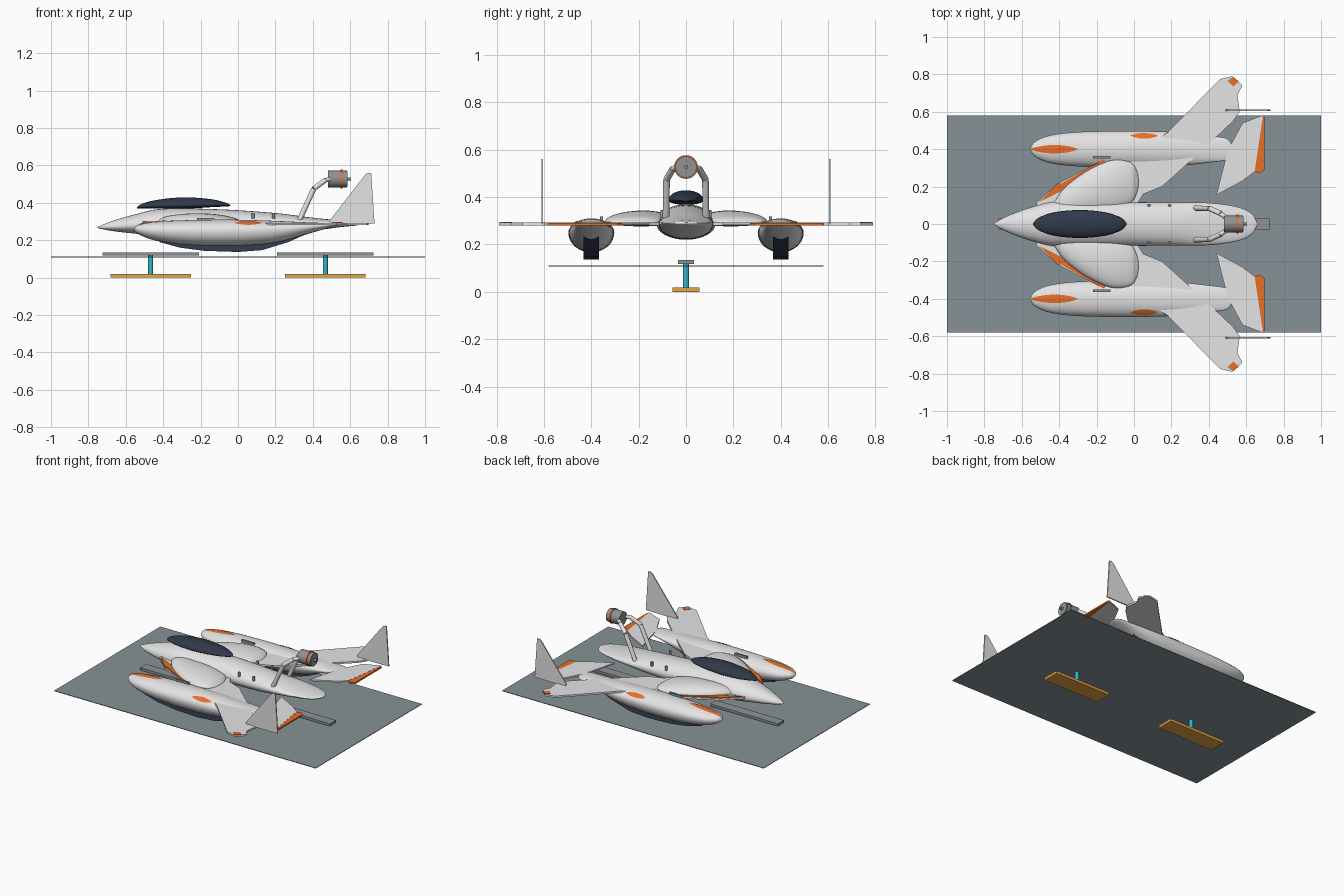
import bpy, bmesh, math
from mathutils import Vector

old = bpy.data.objects.get("Cube")
if old:
    bpy.data.objects.remove(old, do_unlink=True)


def material(name, r, g, b):
    m = bpy.data.materials.new(name)
    m.use_nodes = True
    m.diffuse_color = (r, g, b, 1)
    m.node_tree.nodes["Principled BSDF"].inputs["Base Color"].default_value = (r, g, b, 1)
    return m


WHITE = material("hull white", .78, .78, .79)
ORANGE = material("accent orange", .82, .16, .02)
DARK = material("dark glass", .03, .042, .07)
SLATE = material("slate deck", .24, .29, .31)
GREY = material("metal grey", .27, .29, .3)
TEAL = material("teal post", .03, .48, .62)
AMBER = material("amber foot", .8, .38, .06)


def finish(name, bm, mat, mirror=False, smooth=False):
    bmesh.ops.recalc_face_normals(bm, faces=bm.faces)
    me = bpy.data.meshes.new(name)
    bm.to_mesh(me)
    bm.free()
    ob = bpy.data.objects.new(name, me)
    bpy.context.collection.objects.link(ob)
    me.materials.append(mat)
    if mirror:
        mirrored(ob)
    if smooth:
        bpy.ops.object.select_all(action='DESELECT')
        ob.select_set(True)
        bpy.context.view_layer.objects.active = ob
        bpy.ops.object.shade_smooth_by_angle(angle=math.radians(45))
    return ob


def mirrored(ob):
    mod = ob.modifiers.new("Mirror", 'MIRROR')
    mod.use_axis = (False, True, False)
    mod.use_clip = False


def blend(secs, steps=6):
    """Smooth in-between sections through the given key sections."""
    out = []
    for i in range(len(secs) - 1):
        a, b, c, d = (secs[max(i - 1, 0)], secs[i], secs[i + 1],
                      secs[min(i + 2, len(secs) - 1)])
        for k in range(steps):
            t = k / steps
            out.append([.5 * (2 * q + (r - p) * t + (2 * p - 5 * q + 4 * r - s) * t * t
                              + (3 * q - p - 3 * r + s) * t ** 3)
                        for p, q, r, s in zip(a, b, c, d)])
    return out + [list(secs[-1])]


def on_section(s, ang, lift=0):
    # section = x, centre y, half width, middle z, height above, depth below
    x, y, w, z, up, down = s
    sn = math.sin(ang)
    return (x, y + (w + lift) * math.cos(ang), z + ((up if sn > 0 else down) + lift) * sn)


def loft(name, secs, mat, mirror=False, sides=32):
    bm = bmesh.new()
    rings = [[bm.verts.new(on_section(s, 2 * math.pi * k / sides)) for k in range(sides)]
             for s in blend(secs)]
    for a, b in zip(rings, rings[1:]):
        for k in range(sides):
            n = (k + 1) % sides
            bm.faces.new((a[k], a[n], b[n], b[k]))
    bm.faces.new(rings[0])
    bm.faces.new(rings[-1])
    return finish(name, bm, mat, mirror, True)


def leaf(name, secs, x0, x1, ang, half, mat):
    """Thin painted leaf that follows a lofted hull."""
    bm = bmesh.new()
    rows = []
    for s in blend(secs, 16):
        if x0 <= s[0] <= x1:
            h = half(s) * math.sin(math.pi * (s[0] - x0) / (x1 - x0)) ** .7
            rows.append([bm.verts.new(on_section(s, ang + h * k / 4, .003)) for k in range(-4, 5)])
    for a, b in zip(rows, rows[1:]):
        for k in range(8):
            bm.faces.new((a[k], a[k + 1], b[k + 1], b[k]))
    return finish(name, bm, mat, True, True)


def plate(name, pts, lo, hi, mat, axis='z', mirror=True):
    """Flat outline given thickness along z or y."""
    bm = bmesh.new()
    place = (lambda p, h: (p[0], p[1], h)) if axis == 'z' else (lambda p, h: (p[0], h, p[1]))
    face = bm.faces.new([bm.verts.new(place(p, lo)) for p in pts])
    new = bmesh.ops.extrude_face_region(bm, geom=[face])["geom"]
    move = Vector((0, 0, hi - lo)) if axis == 'z' else Vector((0, hi - lo, 0))
    bmesh.ops.translate(bm, vec=move, verts=[v for v in new if isinstance(v, bmesh.types.BMVert)])
    return finish(name, bm, mat, mirror)


def box(name, x0, x1, y, z0, z1, mat, yc=0, mirror=False):
    return plate(name, [(x0, yc - y), (x1, yc - y), (x1, yc + y), (x0, yc + y)], z0, z1, mat, 'z', mirror)


def rod(name, start, end, r, mat, sides=24, mirror=False):
    a, b = Vector(start), Vector(end)
    bm = bmesh.new()
    bmesh.ops.create_cone(bm, cap_ends=True, segments=sides, radius1=r, radius2=r, depth=(b - a).length)
    bmesh.ops.rotate(bm, matrix=(b - a).to_track_quat('Z', 'Y').to_matrix(), verts=bm.verts)
    bmesh.ops.translate(bm, vec=(a + b) / 2, verts=bm.verts)
    return finish(name, bm, mat, mirror, True)


# Display base: deck sheet, rails, posts and feet
box("deck", -1, 1, .58, .108, .112, SLATE)
for end, side in (("front", -1), ("rear", 1)):
    x = side * .467
    box(end + "_rail", x - .258, x + .258, .033, .118, .135, GREY)
    rod(end + "_post", (x, 0, .015), (x, 0, .119), .013, TEAL)
    box(end + "_foot", x - .215, x + .215, .058, 0, .018, AMBER)

# Central hull and floating canopy
hull = [(-.75, 0, .003, .268, .003, .003), (-.68, 0, .042, .272, .028, .022),
        (-.55, 0, .09, .28, .058, .045), (-.4, 0, .122, .283, .085, .06),
        (-.1, 0, .118, .285, .08, .065), (.2, 0, .115, .285, .06, .06),
        (.4, 0, .113, .29, .03, .04), (.55, 0, .092, .29, .016, .02),
        (.63, 0, .055, .29, .01, .012), (.66, 0, .004, .29, .004, .004)]
loft("hull", hull, WHITE)
canopy = [(-.54, 0, .003, .373, .003, .003), (-.51, 0, .033, .38, .016, .01),
          (-.43, 0, .062, .383, .033, .014), (-.29, 0, .075, .386, .043, .018),
          (-.15, 0, .062, .388, .032, .012), (-.07, 0, .033, .387, .015, .007),
          (-.04, 0, .003, .385, .003, .003)]
loft("canopy", canopy, DARK)
for i, x in enumerate((.08, .19)):
    rod("hull_stud_%d" % (i + 1), (x, .1, .315), (x, .1, .345), .008, GREY, 12, True)

# Side pods with painted leaves and dark keels
pod = [(-.555, .4, .004, .258, .004, .004), (-.53, .4, .04, .258, .024, .027),
       (-.45, .4, .074, .254, .043, .054), (-.3, .4, .092, .25, .056, .075),
       (-.05, .4, .097, .25, .06, .083), (.2, .4, .092, .258, .045, .073),
       (.4, .4, .072, .274, .02, .033), (.5, .4, .055, .283, .009, .013),
       (.53, .4, .005, .284, .004, .004)]
loft("pods", pod, WHITE, True)
leaf("pod_nose_paint", pod, -.551, -.3, math.pi / 2, lambda s: min(1.2, .022 / s[2]), ORANGE)
leaf("pod_side_paint", pod, -.02, .13, .75, lambda s: .22, ORANGE)

keel_line = [(-.42, .19), (-.31, .16), (-.18, .143), (0, .137), (.13, .147), (.27, .19), (.38, .24)]
bm = bmesh.new()
rows = [[bm.verts.new((x, .4 + y, h)) for y, h in ((-.025, z + .04), (.025, z + .04), (.032, z), (-.032, z))]
        for x, z in keel_line]
for a, b in zip(rows, rows[1:]):
    for k in range(4):
        n = (k + 1) % 4
        bm.faces.new((a[k], a[n], b[n], b[k]))
bm.faces.new(rows[0])
bm.faces.new(rows[-1])
finish("keels", bm, DARK, True)

# Swept wings, shoulder fairings and paint
plate("wings", [(-.52, .08), (-.52, .115), (-.41, .215), (-.16, .345), (0, .36), (.08, .42), (.18, .49),
                (.46, .775), (.525, .79), (.58, .74), (.553, .69), (.565, .6), (.53, .55),
                (.35, .38), (.15, .2), (.05, .16), (0, .08)], .281, .293, WHITE)
shoulder = [(-.43, .1, .01, .295, .01, .005), (-.37, .12, .075, .297, .033, .015),
            (-.25, .17, .115, .297, .046, .02), (-.12, .205, .135, .297, .042, .02),
            (-.02, .22, .11, .295, .025, .015), (.015, .225, .06, .292, .01, .01),
            (.025, .225, .01, .29, .003, .003)]
loft("shoulder_fairings", shoulder, WHITE, True)
plate("wing_edge_stripe", [(-.51, .115), (-.41, .216), (-.39, .216), (-.16, .347), (-.145, .322),
                           (-.4, .17)], .292, .3, ORANGE)
plate("wing_tip_mark", [(.5, .765), (.53, .787), (.56, .762), (.53, .735)], .29, .296, ORANGE)
box("wing_hinge", -.22, -.125, .006, .29, .318, GREY, .357, True)

# Tail planes and upright fins
plate("tail_planes", [(.44, .155), (.5, .39), (.58, .54), (.69, .582), (.645, .28), (.58, .23)], .282, .292, WHITE)
plate("tail_trailing_edge", [(.645, .28), (.69, .582), (.697, .57), (.697, .29), (.675, .27)], .281, .291, ORANGE)
plate("fins", [(.49, .287), (.49, .305), (.68, .55), (.695, .56), (.712, .56), (.73, .29)], .603, .611, WHITE, 'y')

# Raised engine on two bent struts
rod("engine", (.482, 0, .527), (.582, 0, .527), .045, GREY)
rod("engine_band", (.548, 0, .527), (.558, 0, .527), .05, ORANGE)
rod("engine_rim", (.565, 0, .527), (.585, 0, .527), .041, GREY)
rod("engine_hub", (.58, 0, .527), (.605, 0, .527), .009, GREY, 12)
knee = (.405, .082, .475)
rod("strut_lower", (.325, .085, .3), knee, .014, WHITE, 16, True)
rod("strut_upper", knee, (.465, .055, .52), .014, WHITE, 16, True)
rod("strut_mount", (.462, .055, .52), (.495, .032, .527), .012, WHITE, 16, True)
